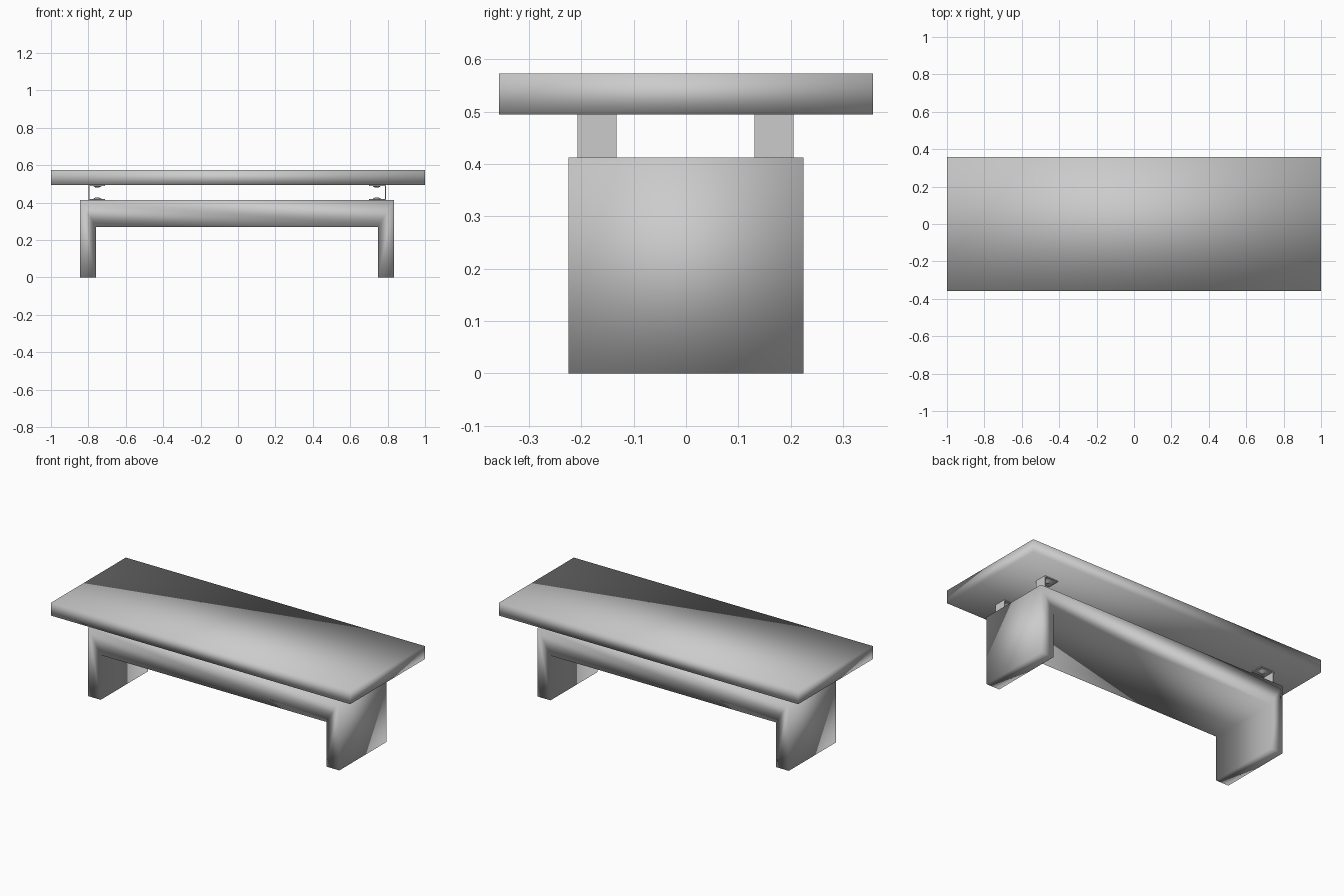
import bpy
import bmesh

cube = bpy.data.objects.get("Cube")
if cube:
    bpy.data.objects.remove(cube, do_unlink=True)


def material(name, value):
    mat = bpy.data.materials.new(name)
    mat.use_nodes = True
    color = (value, value, value, 1)
    mat.diffuse_color = color
    mat.node_tree.nodes["Principled BSDF"].inputs["Base Color"].default_value = color
    return mat


GREY = material("grey", 0.6)


def extrude(name, profile, y0, y1, smooth=True):
    """Extrude an x-z outline along y."""
    bm = bmesh.new()
    face = bm.faces.new([bm.verts.new((x, y0, z)) for x, z in profile])
    ext = bmesh.ops.extrude_face_region(bm, geom=[face])
    moved = [v for v in ext["geom"] if isinstance(v, bmesh.types.BMVert)]
    bmesh.ops.translate(bm, verts=moved, vec=(0, y1 - y0, 0))
    bmesh.ops.recalc_face_normals(bm, faces=bm.faces)
    for f in bm.faces:
        f.smooth = smooth
    mesh = bpy.data.meshes.new(name)
    bm.to_mesh(mesh)
    bm.free()
    mesh.materials.append(GREY)
    obj = bpy.data.objects.new(name, mesh)
    bpy.context.collection.objects.link(obj)
    return obj


def screw(name, x, y, z, flip):
    """Low domed screw head whose tip points up or down."""
    bpy.ops.mesh.primitive_cone_add(vertices=12, radius1=0.026, radius2=0.008,
                                    depth=0.01, location=(x, y, z),
                                    rotation=(3.14159 if flip else 0, 0, 0))
    head = bpy.context.object
    head.name = name
    head.data.materials.append(GREY)


# Seat slab
extrude("seat", [(-1, 0.495), (1, 0.495), (1, 0.573), (-1, 0.573)], -0.357, 0.357)

# Base: two wide legs joined by a deep beam
extrude("base", [(-0.845, 0), (-0.76, 0), (-0.76, 0.27), (0.748, 0.27),
                 (0.748, 0), (0.835, 0), (0.835, 0.413), (-0.845, 0.413)],
        -0.225, 0.225)

# C-shaped brackets that carry the seat, each with two screws
for side, s in (("right", -1), ("left", 1)):
    for end, y in (("front", -0.17), ("back", 0.168)):
        cx = -0.005
        outer, web, tip = (cx + s * d for d in (0.795, 0.79, 0.705))
        extrude(f"bracket_{end}_{side}",
                [(outer, 0.413), (tip, 0.413), (tip, 0.418), (web, 0.418),
                 (web, 0.49), (tip, 0.49), (tip, 0.495), (outer, 0.495)],
                y - 0.037, y + 0.037, smooth=False)
        sx = cx + s * 0.747
        screw(f"lower_screw_{end}_{side}", sx, y, 0.423, False)
        screw(f"upper_screw_{end}_{side}", sx, y, 0.485, True)
